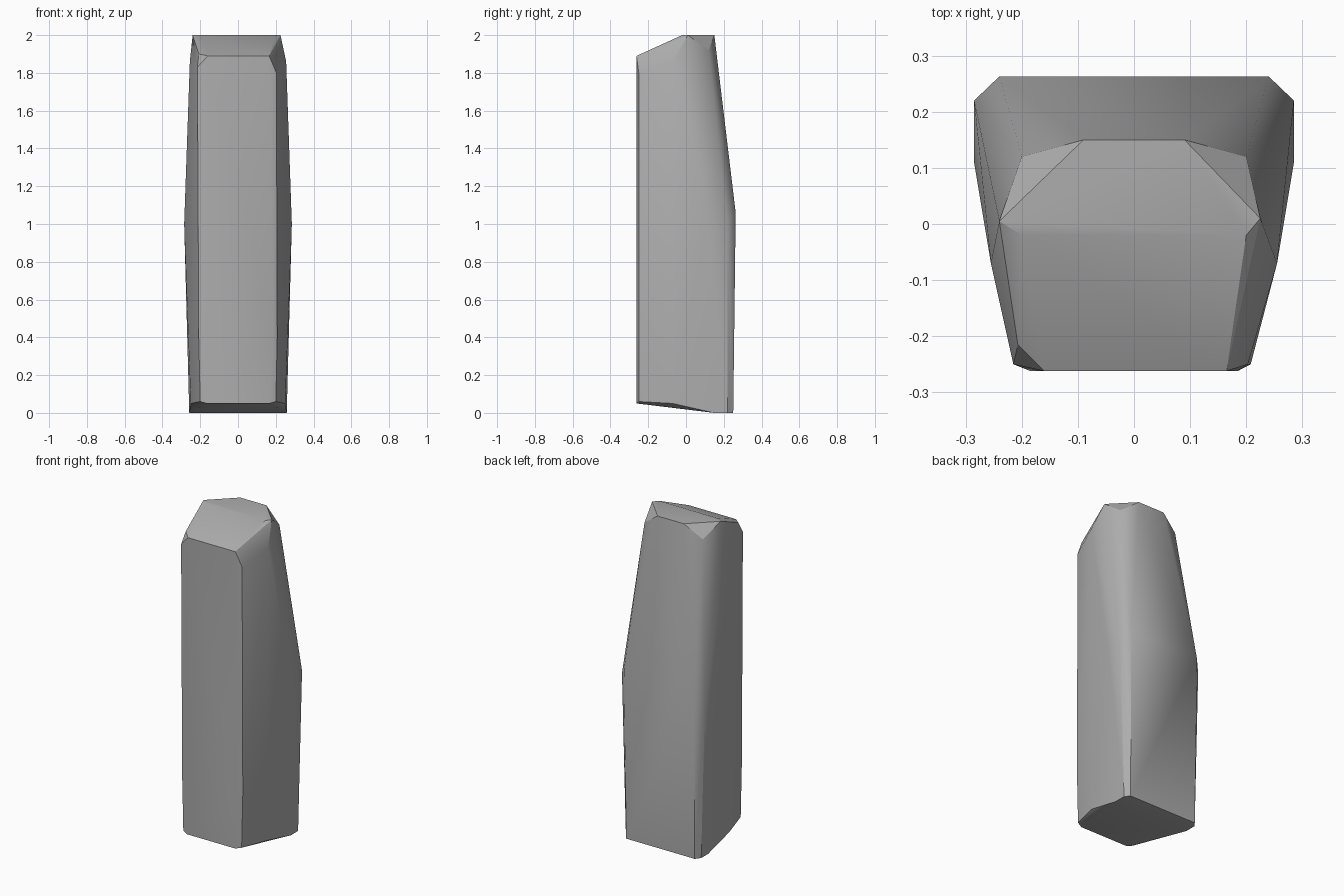
import bpy
import bmesh
import math

cube = bpy.data.objects.get("Cube")
if cube:
    bpy.data.objects.remove(cube, do_unlink=True)

# Grey stone
stone = bpy.data.materials.new("grey_stone")
stone.use_nodes = True
colour = (0.42, 0.42, 0.42, 1)
stone.diffuse_color = colour
bsdf = next(n for n in stone.node_tree.nodes if n.type == 'BSDF_PRINCIPLED')
bsdf.inputs["Base Color"].default_value = colour

# Corners shared by both sides, as (half width, depth, height)
base = [(0.165, -0.262, 0.05), (0.2, -0.25, 0.06), (0.25, -0.07, 0.05),
        (0.258, 0.15, 0), (0.258, 0.22, 0), (0.235, 0.25, 0)]
body = [(0.185, -0.262, 0.4), (0.208, -0.25, 0.4),
        (0.285, 0.11, 1.0), (0.285, 0.22, 1.0), (0.24, 0.263, 1.06)]
crown = [(0.255, -0.07, 1.86), (0.2, 0.12, 1.92), (0.09, 0.15, 2)]

# Corners that differ where the top front edge is chipped
chipped_left = [(0.165, -0.262, 1.89), (0.203, -0.25, 1.8),
                (0.2, -0.02, 2), (0.225, 0.01, 2)]
full_right = [(-0.16, -0.262, 1.89), (-0.215, -0.25, 1.83),
              (-0.207, -0.215, 1.9), (-0.2, -0.02, 2), (-0.24, 0.005, 2)]

# Wrap the corners in a single faceted block
bm = bmesh.new()
for x, y, z in base + body + crown:
    for side in (-1, 1):
        bm.verts.new((side * x, y, z))
for corner in chipped_left + full_right:
    bm.verts.new(corner)
hull = bmesh.ops.convex_hull(bm, input=bm.verts)
loose = {v for v in hull["geom_interior"] + hull["geom_unused"]
         if isinstance(v, bmesh.types.BMVert)}
bmesh.ops.delete(bm, geom=list(loose), context='VERTS')
bmesh.ops.dissolve_limit(bm, angle_limit=math.radians(1),
                         verts=bm.verts, edges=bm.edges)
# Slightly worn edges
bmesh.ops.recalc_face_normals(bm, faces=bm.faces)

mesh = bpy.data.meshes.new("stone_pillar")
bm.to_mesh(mesh)
bm.free()
mesh.materials.append(stone)
pillar = bpy.data.objects.new("stone_pillar", mesh)
bpy.context.collection.objects.link(pillar)

# Soft shading across shallow facets, crisp main edges
bpy.ops.object.select_all(action='DESELECT')
pillar.select_set(True)
bpy.context.view_layer.objects.active = pillar
bpy.ops.object.shade_smooth_by_angle(angle=math.radians(30))
